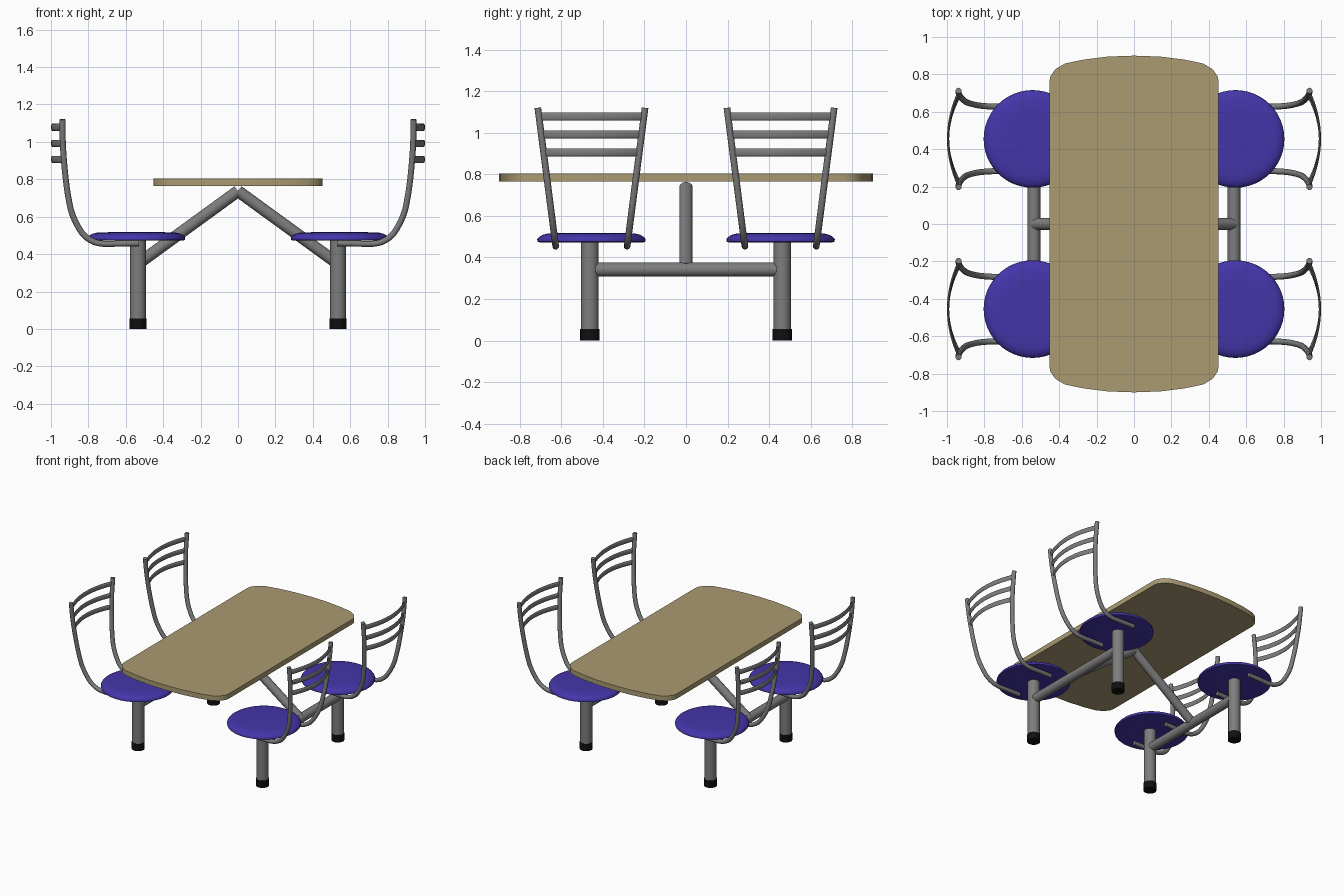
import bpy, bmesh, math
from mathutils import Vector

if "Cube" in bpy.data.objects:
    bpy.data.objects.remove(bpy.data.objects["Cube"])


def material(name, rgb):
    m = bpy.data.materials.new(name)
    m.diffuse_color = (*rgb, 1)
    m.use_nodes = True
    m.node_tree.nodes["Principled BSDF"].inputs["Base Color"].default_value = m.diffuse_color
    return m


WOOD = material("tan laminate", (0.40, 0.325, 0.17))
BLUE = material("blue plastic", (0.058, 0.036, 0.40))
STEEL = material("grey steel", (0.205, 0.205, 0.205))
BLACK = material("black rubber", (0.005, 0.005, 0.005))


def finish(name, bm, mat, angle=40):
    bmesh.ops.recalc_face_normals(bm, faces=bm.faces)
    me = bpy.data.meshes.new(name)
    bm.to_mesh(me)
    bm.free()
    me.materials.append(mat)
    me.shade_smooth()
    me.set_sharp_from_angle(angle=math.radians(angle))
    ob = bpy.data.objects.new(name, me)
    bpy.context.collection.objects.link(ob)
    return ob


def smooth_path(pts, steps=4):
    """Catmull-Rom curve through the points."""
    p = [Vector(q) for q in pts]
    p = [2 * p[0] - p[1]] + p + [2 * p[-1] - p[-2]]
    out = []
    for a, b, c, d in zip(p, p[1:], p[2:], p[3:]):
        for i in range(steps):
            t = i / steps
            out.append(0.5 * (2 * b + (c - a) * t + (2 * a - 5 * b + 4 * c - d) * t * t
                              + (3 * b - a - 3 * c + d) * t ** 3))
    return out + [p[-2]]


def sweep(name, pts, ref, ra, rb, mat, n=16):
    """Elliptical bar along a path; ra is the radius along ref."""
    bm = bmesh.new()
    p = [Vector(q) for q in pts]
    rings = []
    for i, c in enumerate(p):
        t = (p[min(i + 1, len(p) - 1)] - p[max(i - 1, 0)]).normalized()
        u = Vector(ref)
        u = (u - t * u.dot(t)).normalized()
        v = t.cross(u)
        rings.append([bm.verts.new(c + u * ra * math.cos(k * math.tau / n)
                                   + v * rb * math.sin(k * math.tau / n)) for k in range(n)])
    for a, b in zip(rings, rings[1:]):
        for k in range(n):
            bm.faces.new((a[k], a[(k + 1) % n], b[(k + 1) % n], b[k]))
    bm.faces.new(rings[0])
    bm.faces.new(rings[-1])
    return finish(name, bm, mat)


def lathe(name, profile, centre, mat, n=48):
    bm = bmesh.new()
    vs = [bm.verts.new((r, 0, z)) for r, z in profile]
    es = [bm.edges.new(e) for e in zip(vs, vs[1:])]
    bmesh.ops.spin(bm, geom=vs + es, axis=(0, 0, 1), cent=(0, 0, 0),
                   angle=math.tau, steps=n, use_duplicate=False)
    bmesh.ops.remove_doubles(bm, verts=bm.verts, dist=1e-5)
    ob = finish(name, bm, mat, 50)
    ob.location = centre
    return ob


# Table top: bowed ends and rounded corners
quarter = [(0.453, 0.76), (0.447, 0.79), (0.42, 0.828), (0.37, 0.858),
           (0.27, 0.879), (0.14, 0.895)]
outline = quarter + [(0, 0.9)] + [(-x, y) for x, y in reversed(quarter)]
outline += [(-x, -y) for x, y in outline]
bm = bmesh.new()
base = bm.faces.new([bm.verts.new((x, y, 0.765)) for x, y in outline])
ext = bmesh.ops.extrude_face_region(bm, geom=[base], use_keep_orig=True)
top = [v for v in ext["geom"] if isinstance(v, bmesh.types.BMVert)]
bmesh.ops.translate(bm, verts=top, vec=(0, 0, 0.038))
finish("table_top", bm, WOOD, 35)

LEG_X, LEG_Y, SEAT_X, SEAT_Y = 0.535, 0.463, 0.543, 0.455

# Side of a backrest upright (x, z), from under the seat to the top
upright = [(0.53, 0.458), (0.64, 0.456), (0.72, 0.455), (0.78, 0.470), (0.835, 0.515),
           (0.885, 0.61), (0.908, 0.71), (0.924, 0.83), (0.936, 0.98), (0.938, 1.12)]


def spread(z):
    """Half distance between the uprights at a height."""
    return 0.172 + 0.086 * max(0, z - 0.455) / 0.665


for sx, side in ((-1, "left"), (1, "right")):
    # Long floor beam and sloping table support
    sweep(f"{side}_beam", [(sx * LEG_X, -LEG_Y, 0.342), (sx * LEG_X, LEG_Y, 0.342)],
          (0, 0, 1), 0.034, 0.034, STEEL, 24)
    sweep(f"{side}_table_support", [(sx * LEG_X, 0, 0.348), (0, 0, 0.737)],
          (0, 1, 0), 0.032, 0.032, STEEL, 24)

    for sy, end in ((-1, "front"), (1, "back")):
        tag = f"{end}_{side}"
        lx, ly, cy = sx * LEG_X, sy * LEG_Y, sy * SEAT_Y
        # Leg with rubber foot
        sweep(f"{tag}_leg", [(lx, ly, 0.03), (lx, ly, 0.485)], (1, 0, 0), 0.043, 0.043, STEEL, 24)
        sweep(f"{tag}_foot", [(lx, ly, 0), (lx, ly, 0.055)], (1, 0, 0), 0.046, 0.046, BLACK, 24)
        # Round seat
        lathe(f"{tag}_seat", [(0, 0.482), (0.15, 0.479), (0.25, 0.473), (0.26, 0.476),
                              (0.261, 0.488), (0.252, 0.499), (0.235, 0.509),
                              (0.21, 0.515), (0.15, 0.517), (0, 0.517)],
              (sx * SEAT_X, cy, 0), BLUE)
        # Bent backrest uprights
        for s in (-1, 1):
            path = smooth_path([(sx * x, cy + s * spread(z), z) for x, z in upright])
            sweep(f"{tag}_upright", path, (0, 1, 0), 0.016, 0.016, STEEL, 12)
        # Curved backrest slats
        for z, x0 in ((1.078, 0.937), (0.992, 0.935), (0.906, 0.931)):
            w = spread(z)
            arc = [(sx * (x0 + (0.994 - x0) * (1 - (i / 8) ** 2)), cy + w * i / 8, z)
                   for i in range(-8, 9)]
            sweep(f"{tag}_slat", arc, (0, 0, 1), 0.019, 0.006, STEEL, 12)
